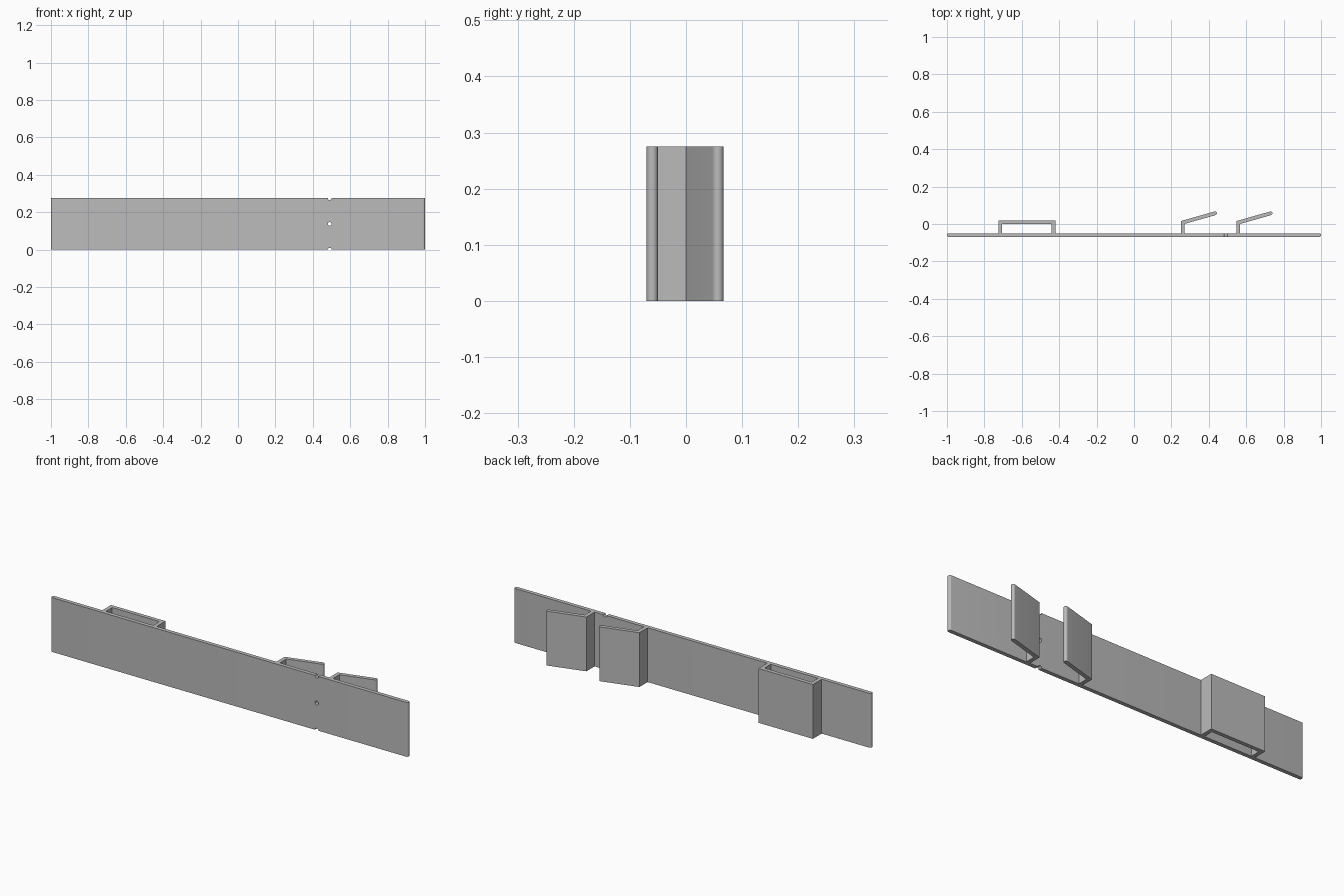
import bpy, bmesh, math
from mathutils import Vector

HEIGHT = 0.275
HALF = 0.01          # half the sheet thickness
PLATE_Y = -0.06

cube = bpy.data.objects.get("Cube")
if cube:
    bpy.data.objects.remove(cube, do_unlink=True)

# Single grey material
grey = bpy.data.materials.new("grey_metal")
grey.use_nodes = True
GREY = (0.5, 0.5, 0.5, 1)
grey.diffuse_color = GREY
grey.node_tree.nodes["Principled BSDF"].inputs["Base Color"].default_value = GREY


def cap(centre, direction):
    """Half-circle of points around a sheet end, from its right side to its left."""
    start = math.atan2(direction.y, direction.x) - math.pi / 2
    return [centre + HALF * Vector((math.cos(start + math.pi * i / 12),
                                    math.sin(start + math.pi * i / 12)))
            for i in range(13)]


def strip(name, path, round_start=False, round_end=False):
    """Bent sheet: a mitred band along the path, extruded upwards."""
    pts = [Vector(p) for p in path]
    dirs = [(b - a).normalized() for a, b in zip(pts, pts[1:])]
    left, right = [], []
    for i, p in enumerate(pts):
        a, b = dirs[max(i - 1, 0)], dirs[min(i, len(dirs) - 1)]
        na, nb = Vector((-a.y, a.x)), Vector((-b.y, b.x))
        mitre = (na + nb).normalized()
        mitre *= HALF / mitre.dot(na)
        left.append(p + mitre)
        right.append(p - mitre)
    first = cap(pts[0], -dirs[0]) if round_start else [left[0], right[0]]
    last = cap(pts[-1], dirs[-1]) if round_end else [right[-1], left[-1]]
    outline = first + right[1:-1] + last + left[-2:0:-1]

    bm = bmesh.new()
    base = bm.faces.new([bm.verts.new((p.x, p.y, 0)) for p in outline])
    top = bmesh.ops.extrude_face_region(bm, geom=[base])["geom"]
    bmesh.ops.translate(bm, vec=(0, 0, HEIGHT),
                        verts=[v for v in top if isinstance(v, bmesh.types.BMVert)])
    bmesh.ops.recalc_face_normals(bm, faces=bm.faces)
    mesh = bpy.data.meshes.new(name)
    bm.to_mesh(mesh)
    bm.free()
    mesh.materials.append(grey)
    obj = bpy.data.objects.new(name, mesh)
    bpy.context.collection.objects.link(obj)
    return obj


def select_only(obj):
    bpy.ops.object.select_all(action="DESELECT")
    obj.select_set(True)
    bpy.context.view_layer.objects.active = obj


# Long back plate with rounded ends
plate = strip("back_plate", [(-1 + HALF, PLATE_Y), (1 - HALF, PLATE_Y)], True, True)

# Pin hole in the middle and half holes on both long edges
for z in (0, HEIGHT / 2, HEIGHT):
    bpy.ops.mesh.primitive_cylinder_add(vertices=24, radius=0.01, depth=0.1,
                                        location=(0.49, PLATE_Y, z),
                                        rotation=(math.pi / 2, 0, 0))
    cutter = bpy.context.object
    cutter.name = "hole_cutter"
    cutter.hide_render = True
    cutter.data.materials.append(grey)
    select_only(plate)
    cut = plate.modifiers.new("hole", "BOOLEAN")
    cut.operation = "DIFFERENCE"
    cut.solver = "EXACT"
    cut.object = cutter
    bpy.ops.object.modifier_apply(modifier=cut.name)
    bpy.data.objects.remove(cutter, do_unlink=True)

# Closed belt loop
foot = PLATE_Y + HALF
loop = strip("loop_bracket", [(-0.715, foot), (-0.715, HALF),
                              (-0.43, HALF), (-0.43, foot)])

# Two open hooks with a slanted flap
hooks = [strip(name, [(x, foot), (x, 0.008), (x + 0.173, 0.057)], round_end=True)
         for name, x in (("inner_hook", 0.26), ("outer_hook", 0.557))]

for obj in [plate, loop] + hooks:
    select_only(obj)
    bpy.ops.object.shade_smooth_by_angle(angle=math.radians(30))
